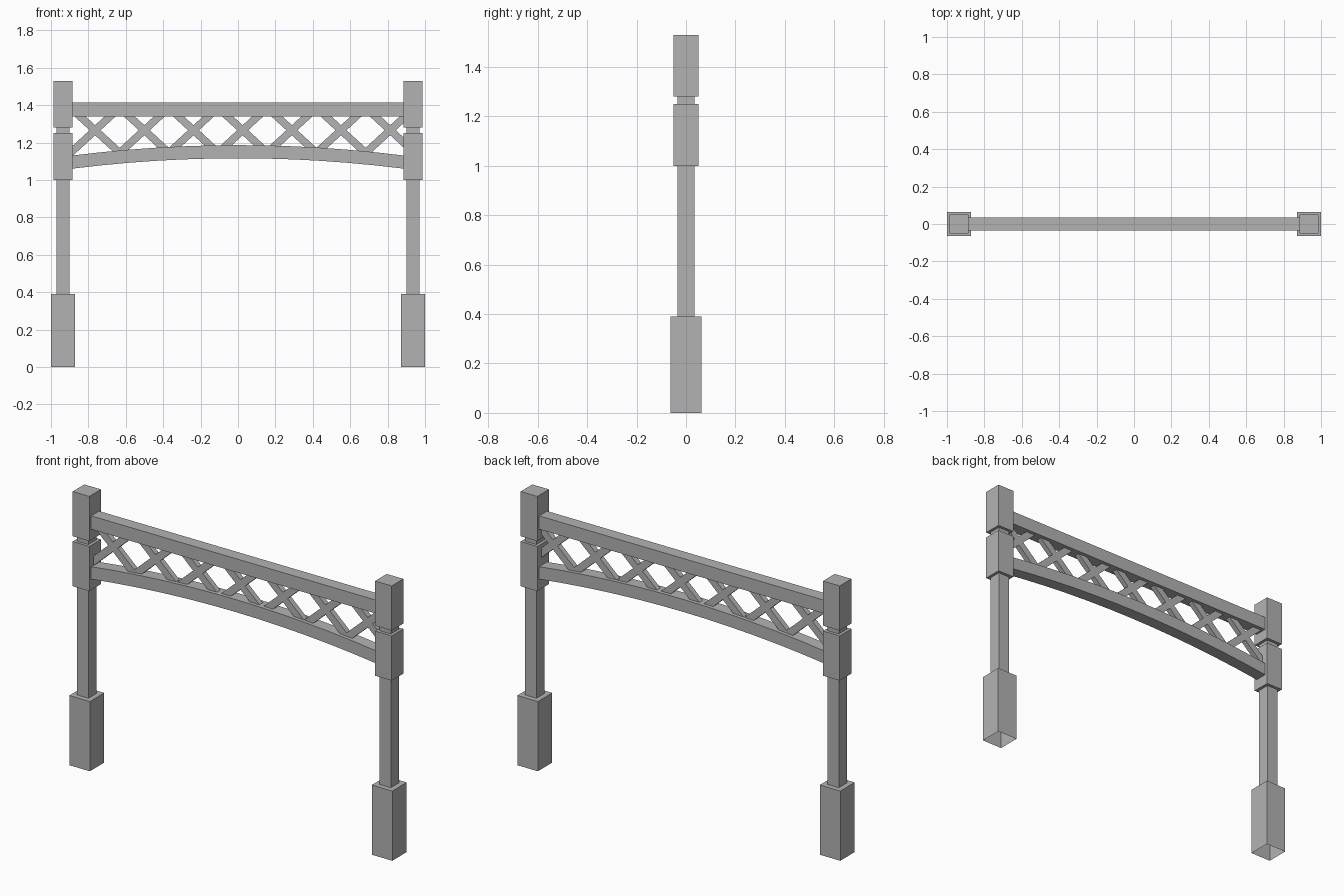
import bpy
import bmesh
from mathutils import Vector

default = bpy.data.objects.get("Cube")
if default:
    bpy.data.objects.remove(default, do_unlink=True)

grey = bpy.data.materials.new("painted_grey")
grey.use_nodes = True
colour = (0.45, 0.45, 0.45, 1)
grey.diffuse_color = colour
grey.node_tree.nodes["Principled BSDF"].inputs["Base Color"].default_value = colour


def prism(name, outline, depth):
    """Extrude an x-z outline symmetrically along y."""
    bm = bmesh.new()
    face = bm.faces.new([bm.verts.new((x, -depth / 2, z)) for x, z in outline])
    new = bmesh.ops.extrude_face_region(bm, geom=[face])["geom"]
    bmesh.ops.translate(bm, vec=(0, depth, 0),
                        verts=[v for v in new if isinstance(v, bmesh.types.BMVert)])
    bmesh.ops.recalc_face_normals(bm, faces=bm.faces)
    return finish(name, bm)


def box(name, x, width, depth, z0, z1, open_bottom=False):
    bm = bmesh.new()
    bmesh.ops.create_cube(bm, size=1)
    for v in bm.verts:
        v.co = (x + v.co.x * width, v.co.y * depth, z0 + (v.co.z + 0.5) * (z1 - z0))
    if open_bottom:
        bm.normal_update()
        bottom = [f for f in bm.faces if f.normal.z < -0.5]
        bmesh.ops.delete(bm, geom=bottom, context="FACES_ONLY")
    return finish(name, bm)


def finish(name, bm):
    mesh = bpy.data.meshes.new(name)
    bm.to_mesh(mesh)
    bm.free()
    mesh.materials.append(grey)
    obj = bpy.data.objects.new(name, mesh)
    bpy.context.collection.objects.link(obj)
    return obj


# Two posts: hollow base, shaft, collar and cap
for side, s in (("left", 1), ("right", -1)):
    x = s * 0.936
    box(side + "_base", x, 0.127, 0.127, 0, 0.39, open_bottom=True)
    box(side + "_shaft", x, 0.07, 0.07, 0.39, 1.30)
    box(side + "_collar", x, 0.103, 0.103, 1.00, 1.25)
    box(side + "_cap", x, 0.103, 0.103, 1.28, 1.53)

# Straight top beam
box("top_beam", 0, 1.79, 0.07, 1.34, 1.415)

# Arched lower beam
half, steps = 0.89, 12
xs = [half * (2 * i / steps - 1) for i in range(steps + 1)]
lower = [(x, 1.116 - 0.056 * (x / half) ** 2) for x in xs]
upper = [(x, z + 0.07) for x, z in reversed(lower)]
prism("arched_beam", lower + upper, 0.07)


# Crossed lattice braces between the beams
def brace(name, cx, s):
    low = Vector((cx - s * 0.148, 1.13))
    high = Vector((cx + s * 0.108, 1.365))
    side = (high - low).orthogonal().normalized() * 0.02
    prism(name, [low - side, low + side, high + side, high - side], 0.03)


for i in range(7):
    cx = -0.764 + i * 0.263
    brace(f"brace_rising_{i + 1}", cx, 1)
    brace(f"brace_falling_{i + 1}", cx, -1)
